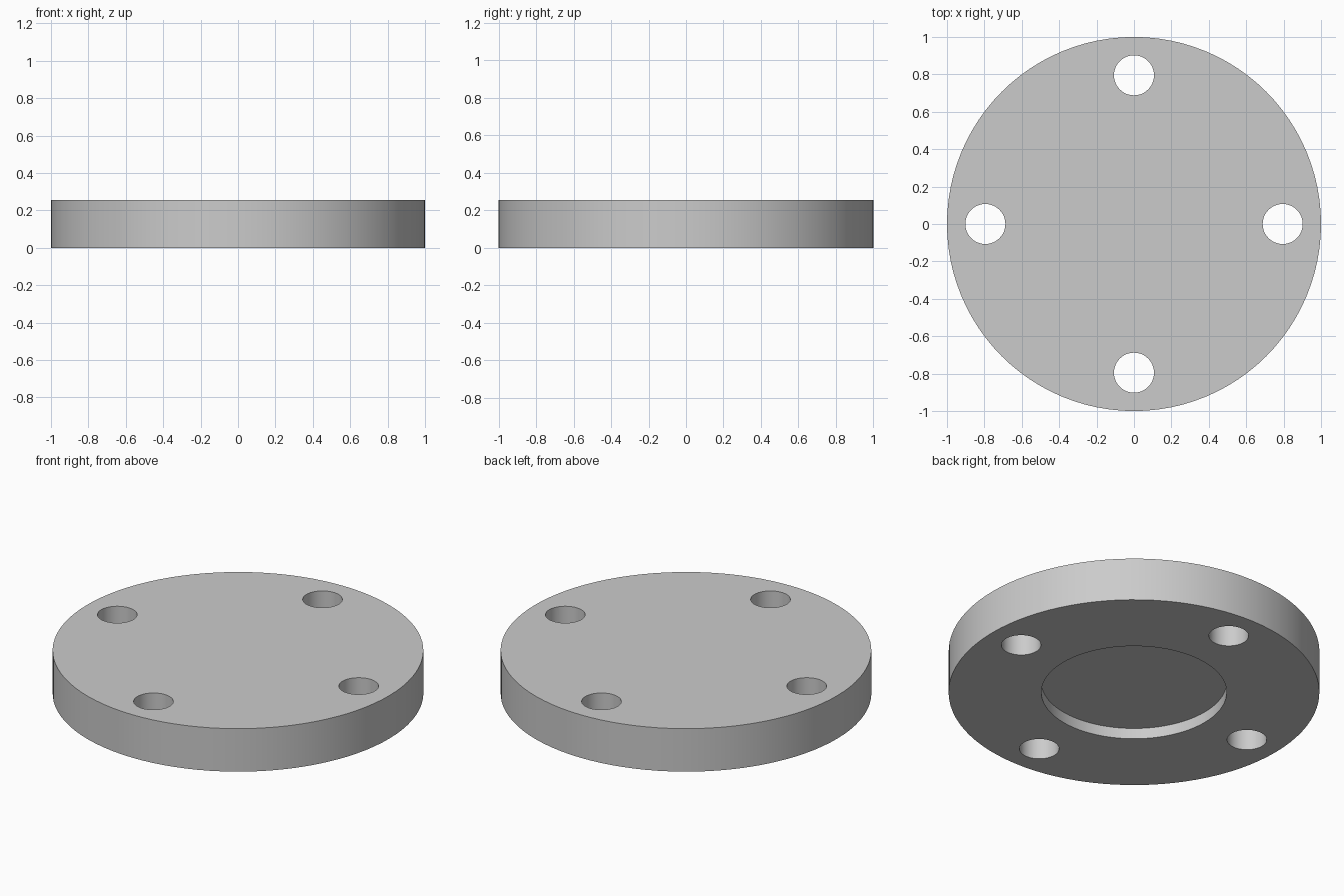
import bpy
import math

cube = bpy.data.objects.get("Cube")
if cube:
    bpy.data.objects.remove(cube, do_unlink=True)

HEIGHT = 0.256
BOLT_CIRCLE = 0.795
BOLT_RADIUS = 0.107
RECESS_RADIUS = 0.5
RECESS_DEPTH = 0.064

# Plain grey metal
metal = bpy.data.materials.new("grey_metal")
metal.use_nodes = True
color = (0.6, 0.6, 0.6, 1)
metal.diffuse_color = color
metal.node_tree.nodes["Principled BSDF"].inputs["Base Color"].default_value = color


def cylinder(name, radius, bottom, top, x=0, y=0, sides=96):
    bpy.ops.mesh.primitive_cylinder_add(
        vertices=sides, radius=radius, depth=top - bottom,
        location=(x, y, (bottom + top) / 2))
    obj = bpy.context.object
    obj.name = name
    obj.data.materials.append(metal)
    return obj


def cut(target, cutter):
    cutter.hide_render = True
    mod = target.modifiers.new("cut", 'BOOLEAN')
    mod.operation = 'DIFFERENCE'
    mod.solver = 'EXACT'
    mod.object = cutter
    bpy.context.view_layer.objects.active = target
    bpy.ops.object.modifier_apply(modifier=mod.name)
    bpy.data.objects.remove(cutter, do_unlink=True)


# Round plate
flange = cylinder("flange_plate", 1, 0, HEIGHT)

# Four through holes for bolts
for i in range(4):
    a = i * math.pi / 2
    cut(flange, cylinder("bolt_hole_cutter", BOLT_RADIUS, -0.1, HEIGHT + 0.1,
                         BOLT_CIRCLE * math.cos(a), BOLT_CIRCLE * math.sin(a), 48))

# Shallow round recess in the underside
cut(flange, cylinder("recess_cutter", RECESS_RADIUS, -0.1, RECESS_DEPTH))

# Smooth walls with sharp rims
bpy.ops.object.select_all(action='DESELECT')
flange.select_set(True)
bpy.context.view_layer.objects.active = flange
bpy.ops.object.shade_smooth_by_angle(angle=math.radians(30))
